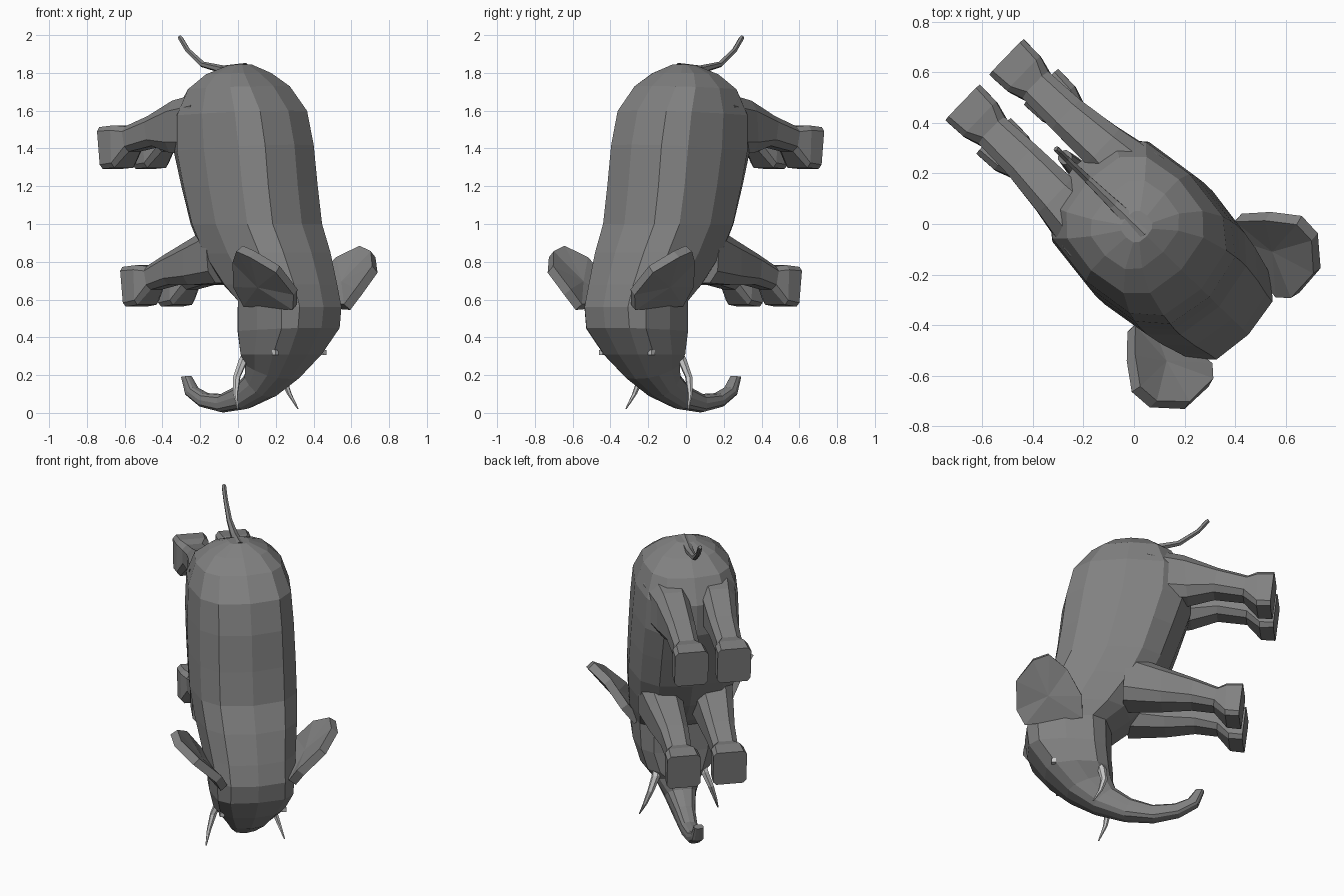
import bpy, bmesh
from math import sin, cos, pi, radians
from mathutils import Vector, Matrix

if "Cube" in bpy.data.objects:
    bpy.data.objects.remove(bpy.data.objects["Cube"])

# Built nose-down: x = sideways, y = belly side, z = up; then turned to the model's heading
TURN = Matrix.Rotation(radians(46), 4, 'Z')


def material(name, v):
    m = bpy.data.materials.new(name)
    m.diffuse_color = (*v, 1)
    m.use_nodes = True
    m.node_tree.nodes["Principled BSDF"].inputs["Base Color"].default_value = m.diffuse_color
    return m


ivory = material("ivory", (.75, .75, .75))
hide = material("hide", (.22, .22, .22))


def finish(bm, name, mat):
    bmesh.ops.recalc_face_normals(bm, faces=bm.faces)
    bm.transform(TURN)
    me = bpy.data.meshes.new(name)
    bm.to_mesh(me)
    bm.free()
    ob = bpy.data.objects.new(name, me)
    bpy.context.collection.objects.link(ob)
    me.materials.append(mat)
    return ob


def power(v, p):
    return (1 if v >= 0 else -1) * abs(v) ** p


def loft(name, stations, sides, p=1.0, s=1, mat=hide):
    """Each station: (y, z) of one edge, (y, z) of the opposite edge, side offset, half width,
    and optionally its own squareness."""
    bm = bmesh.new()
    rings = []
    for y0, z0, y1, z1, off, hw, *own in stations:
        e = own[0] if own else p
        c = Vector((s * off, (y0 + y1) / 2, (z0 + z1) / 2))
        a = Vector((0, (y0 - y1) / 2, (z0 - z1) / 2))
        ring = []
        for i in range(sides):
            t = 2 * pi * (i + (0.5 if sides == 8 else 0)) / sides
            side = Vector((hw * power(sin(t), e), 0, 0))
            ring.append(bm.verts.new(c + a * power(cos(t), e) + side))
        rings.append(ring)
    for r, q in zip(rings, rings[1:]):
        for i in range(sides):
            j = (i + 1) % sides
            bm.faces.new((r[i], r[j], q[j], q[i]))
    bm.faces.new(rings[0])
    bm.faces.new(rings[-1])
    return finish(bm, name, mat)


def tube(name, path, sides, s=1, mat=hide, upright=True):
    k, h = (1, 0) if upright else (.6, .8)
    st = [(y - r * k, z + r * h, y + r * k, z - r * h, off, r) for off, y, z, r in path]
    return loft(name, st, sides, 1.0, s, mat)


# Body from rump to neck, running on into head and trunk
loft("body_head_and_trunk", [
    (-.07, 1.845, .04, 1.84, 0, .06),
    (-.16, 1.80, .15, 1.79, 0, .17),
    (-.26, 1.73, .25, 1.71, 0, .25),
    (-.37, 1.60, .33, 1.57, 0, .295),
    (-.415, 1.42, .33, 1.38, 0, .305),
    (-.44, 1.20, .27, 1.20, 0, .31),
    (-.47, 1.00, .20, 1.00, 0, .31),
    (-.54, .85, .12, .84, 0, .295),
    (-.60, .68, -.02, .68, 0, .27),
    (-.63, .56, -.13, .60, 0, .25, .65),
    (-.615, .45, -.13, .43, 0, .24, .6),
    (-.515, .31, -.12, .31, 0, .205),
    (-.385, .18, -.12, .27, 0, .135),
    (-.235, .084, -.10, .21, 0, .09),
    (-.056, .02, -.01, .145, 0, .062),
    (.11, .002, .11, .10, 0, .05),
    (.26, .03, .235, .105, 0, .042),
    (.37, .095, .31, .135, 0, .036),
    (.405, .19, .355, .195, 0, .028),
], 12, .72)

HIND = [
    (.08, 1.70, .14, 1.36, .14, .135),
    (.30, 1.66, .32, 1.37, .135, .10),
    (.50, 1.575, .47, 1.41, .125, .085),
    (.67, 1.52, .64, 1.38, .125, .077),
    (.73, 1.525, .72, 1.295, .125, .097, .3),
    (.825, 1.515, .80, 1.29, .125, .10, .25),
]
FORE = [
    (-.02, 1.00, -.05, .68, .15, .13),
    (.17, .92, .17, .67, .145, .105),
    (.36, .845, .34, .675, .135, .085),
    (.50, .78, .47, .65, .135, .075),
    (.55, .785, .54, .57, .135, .097, .3),
    (.645, .775, .62, .56, .135, .10, .25),
]
TUSK = [(.12, -.22, .36, .03), (.14, -.175, .28, .026), (.175, -.16, .19, .02),
        (.205, -.18, .10, .013), (.23, -.22, .02, .004)]
EAR = [(.20, -.61, .56), (.24, -.655, .64), (.37, -.65, .76), (.46, -.55, .84),
       (.465, -.46, .87), (.39, -.36, .81), (.305, -.28, .68), (.23, -.28, .58)]

for s, side in ((1, "right"), (-1, "left")):
    # Legs
    loft("hind_leg_" + side, HIND, 8, .6, s)
    loft("front_leg_" + side, FORE, 8, .6, s)
    # Tusks
    tube("tusk_" + side, TUSK, 6, s, ivory)
    # Ears: dished plate given thickness
    bm = bmesh.new()
    rim = [bm.verts.new((s * x, y, z)) for x, y, z in EAR]
    mid = bm.verts.new((s * .32, -.47, .68))
    for i in range(len(rim)):
        bm.faces.new((rim[i], rim[(i + 1) % len(rim)], mid))
    ear = finish(bm, "ear_" + side, hide)
    m = ear.modifiers.new("thickness", 'SOLIDIFY')
    m.thickness = .05
    m.offset = 0
    # Eyes
    bm = bmesh.new()
    bmesh.ops.create_cube(bm, size=.026, matrix=Matrix.Translation((s * .182, -.45, .32)))
    finish(bm, "eye_" + side, ivory)

# Tail
tube("tail", [(0, -.04, 1.825, .035), (0, .12, 1.82, .024), (0, .26, 1.845, .017),
              (0, .37, 1.92, .014), (0, .42, 1.98, .014), (0, .43, 1.99, .011)], 6, upright=False)
